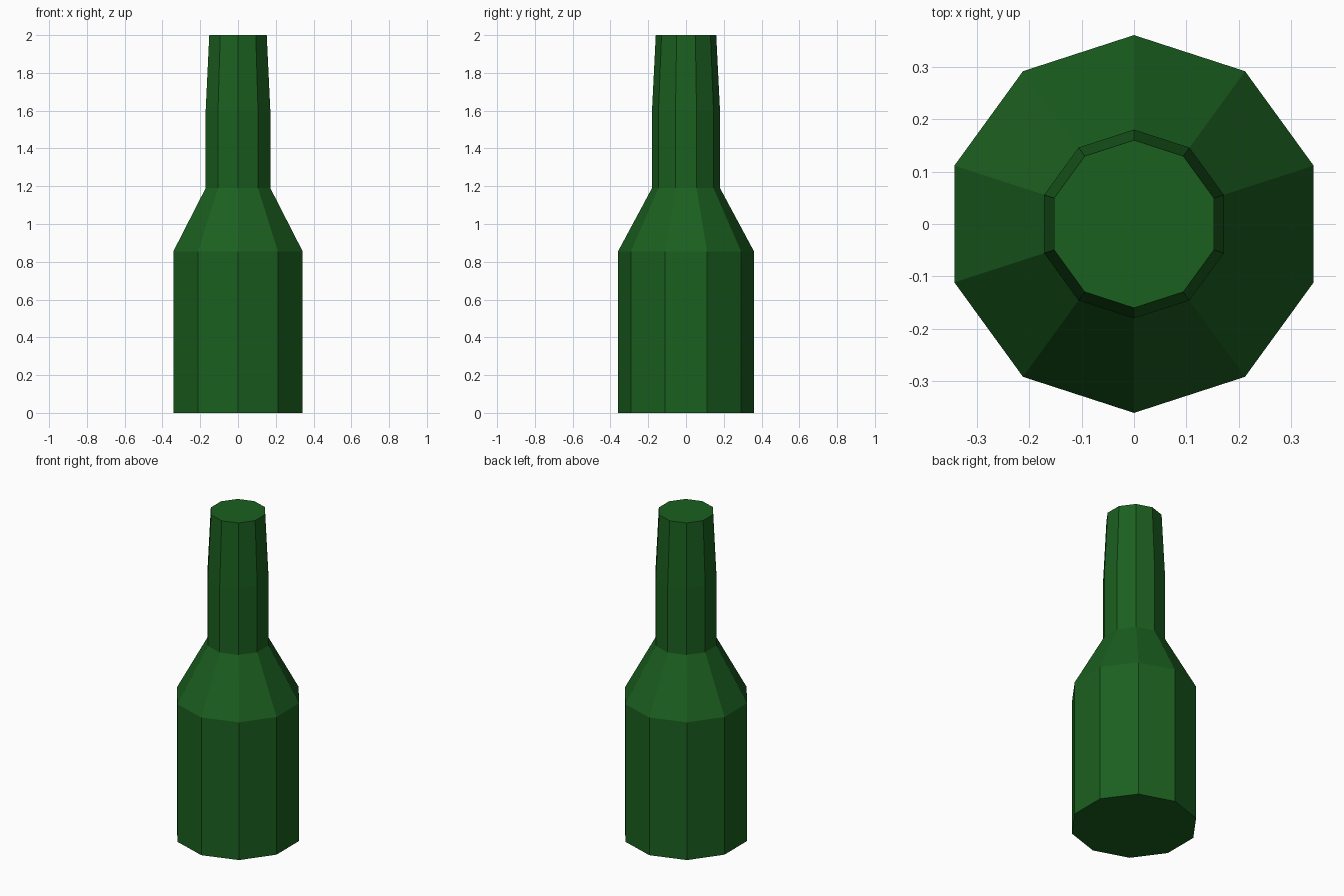
import bpy, bmesh
from math import cos, sin, tau, pi

if "Cube" in bpy.data.objects:
    bpy.data.objects.remove(bpy.data.objects["Cube"])

SIDES = 10
# (radius, height) from base to mouth
PROFILE = [(0.36, 0.0), (0.36, 0.855), (0.18, 1.19), (0.18, 1.6), (0.16, 2.0)]

# Rings of the ten-sided bottle, with corners on the y axis
bm = bmesh.new()
rings = [[bm.verts.new((r * cos(pi / 2 + tau * i / SIDES),
                        r * sin(pi / 2 + tau * i / SIDES), z))
          for i in range(SIDES)] for r, z in PROFILE]

# Side walls
for low, high in zip(rings, rings[1:]):
    for i in range(SIDES):
        j = (i + 1) % SIDES
        bm.faces.new((low[i], low[j], high[j], high[i]))

# Flat base and closed mouth
bm.faces.new(rings[0][::-1])
bm.faces.new(rings[-1])

mesh = bpy.data.meshes.new("bottle")
bm.to_mesh(mesh)
bm.free()
bottle = bpy.data.objects.new("bottle", mesh)
bpy.context.collection.objects.link(bottle)

# Dark green glass
glass = bpy.data.materials.new("green_glass")
glass.diffuse_color = (0.011, 0.115, 0.014, 1)
glass.use_nodes = True
glass.node_tree.nodes["Principled BSDF"].inputs["Base Color"].default_value = glass.diffuse_color
mesh.materials.append(glass)
